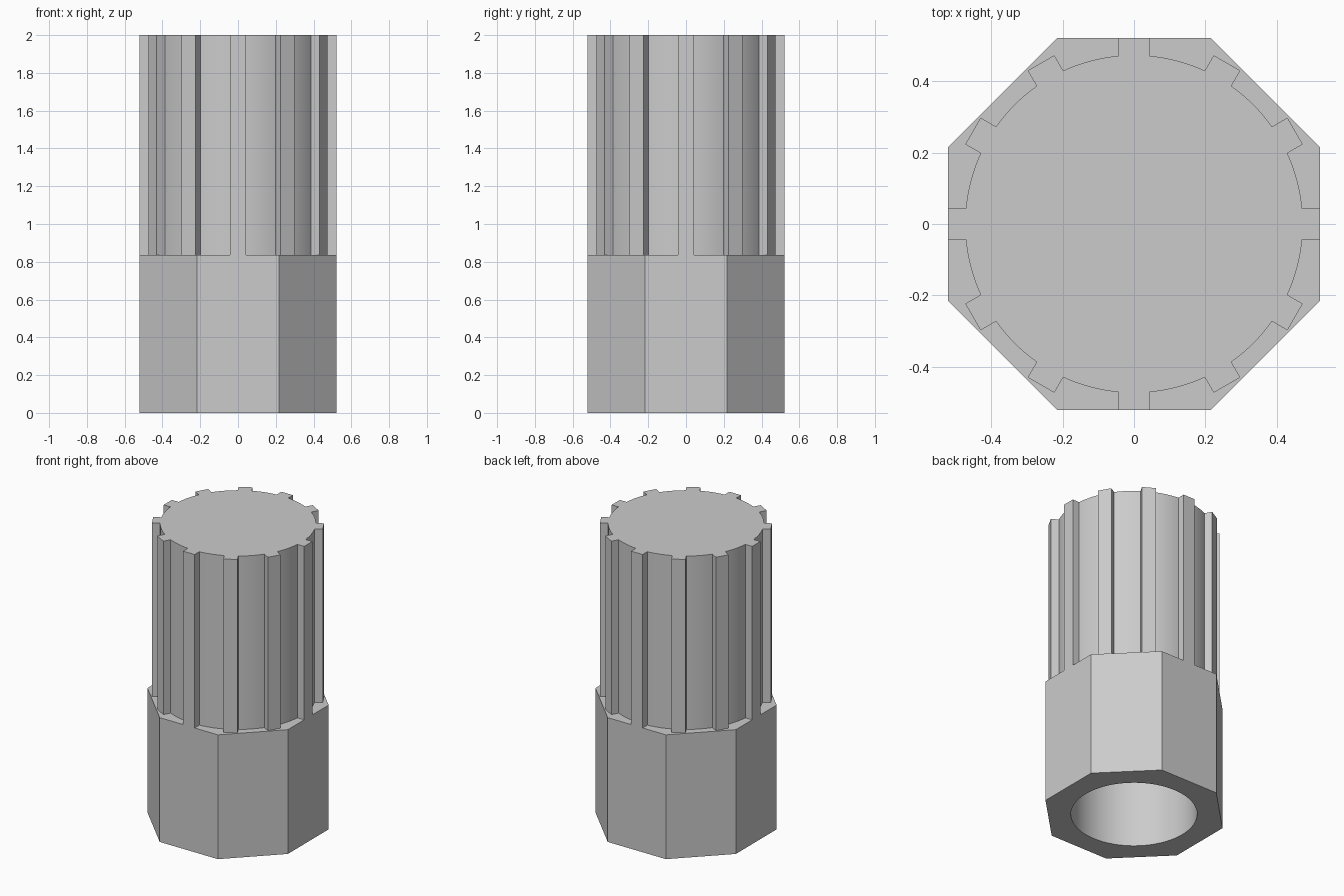
import bpy, bmesh, math
from mathutils import Matrix, Vector

old = bpy.data.objects.get("Cube")
if old:
    bpy.data.objects.remove(old)

HEIGHT = 2.0
COLLAR_TOP = 0.835
APOTHEM = 0.522      # flat of the collar and outer face of the ribs
GRIP_R = 0.474
RIB_HALF = 0.043
RIBS = 12
BORE_R = 0.384
BORE_TOP = 1.85

grey = bpy.data.materials.new("light grey")
grey.use_nodes = True
colour = (0.6, 0.6, 0.6, 1)
grey.diffuse_color = colour
grey.node_tree.nodes["Principled BSDF"].inputs["Base Color"].default_value = colour


def prism(name, outline, z0, z1):
    """Extrude a closed outline from z0 to z1."""
    bm = bmesh.new()
    face = bm.faces.new([bm.verts.new((x, y, z0)) for x, y in outline])
    top = bmesh.ops.extrude_face_region(bm, geom=[face])
    verts = [v for v in top["geom"] if isinstance(v, bmesh.types.BMVert)]
    bmesh.ops.translate(bm, verts=verts, vec=(0, 0, z1 - z0))
    bmesh.ops.recalc_face_normals(bm, faces=bm.faces)
    mesh = bpy.data.meshes.new(name)
    bm.to_mesh(mesh)
    bm.free()
    mesh.materials.append(grey)
    obj = bpy.data.objects.new(name, mesh)
    bpy.context.collection.objects.link(obj)
    return obj


def ring(radius, count, offset=0.0):
    steps = [math.tau * (i + offset) / count for i in range(count)]
    return [(radius * math.cos(a), radius * math.sin(a)) for a in steps]


def splined_outline(arc_steps=10):
    """Round outline with square ribs, one pitch repeated around."""
    pitch = math.tau / RIBS
    half = math.asin(RIB_HALF / GRIP_R)
    unit = [Vector((APOTHEM, -RIB_HALF)), Vector((APOTHEM, RIB_HALF))]
    for i in range(arc_steps + 1):
        a = half + (pitch - 2 * half) * i / arc_steps
        unit.append(Vector((GRIP_R * math.cos(a), GRIP_R * math.sin(a))))
    return [Matrix.Rotation(pitch * k, 2) @ p for k in range(RIBS) for p in unit]


# Octagonal collar and ribbed grip
collar = prism("octagonal_collar",
               ring(APOTHEM / math.cos(math.pi / 8), 8, 0.5), 0, COLLAR_TOP)
grip = prism("ribbed_grip", splined_outline(), COLLAR_TOP, HEIGHT)

# Blind round bore, open at the bottom
cutter = prism("bore_cutter", ring(BORE_R, 96), -0.1, BORE_TOP)
cutter.hide_render = True
for part in (collar, grip):
    cut = part.modifiers.new("bore", 'BOOLEAN')
    cut.operation = 'DIFFERENCE'
    cut.solver = 'EXACT'
    cut.object = cutter
    bpy.ops.object.select_all(action='DESELECT')
    part.select_set(True)
    bpy.context.view_layer.objects.active = part
    bpy.ops.object.modifier_apply(modifier=cut.name)
    bpy.ops.object.shade_smooth_by_angle(angle=math.radians(30))
bpy.data.objects.remove(cutter)
